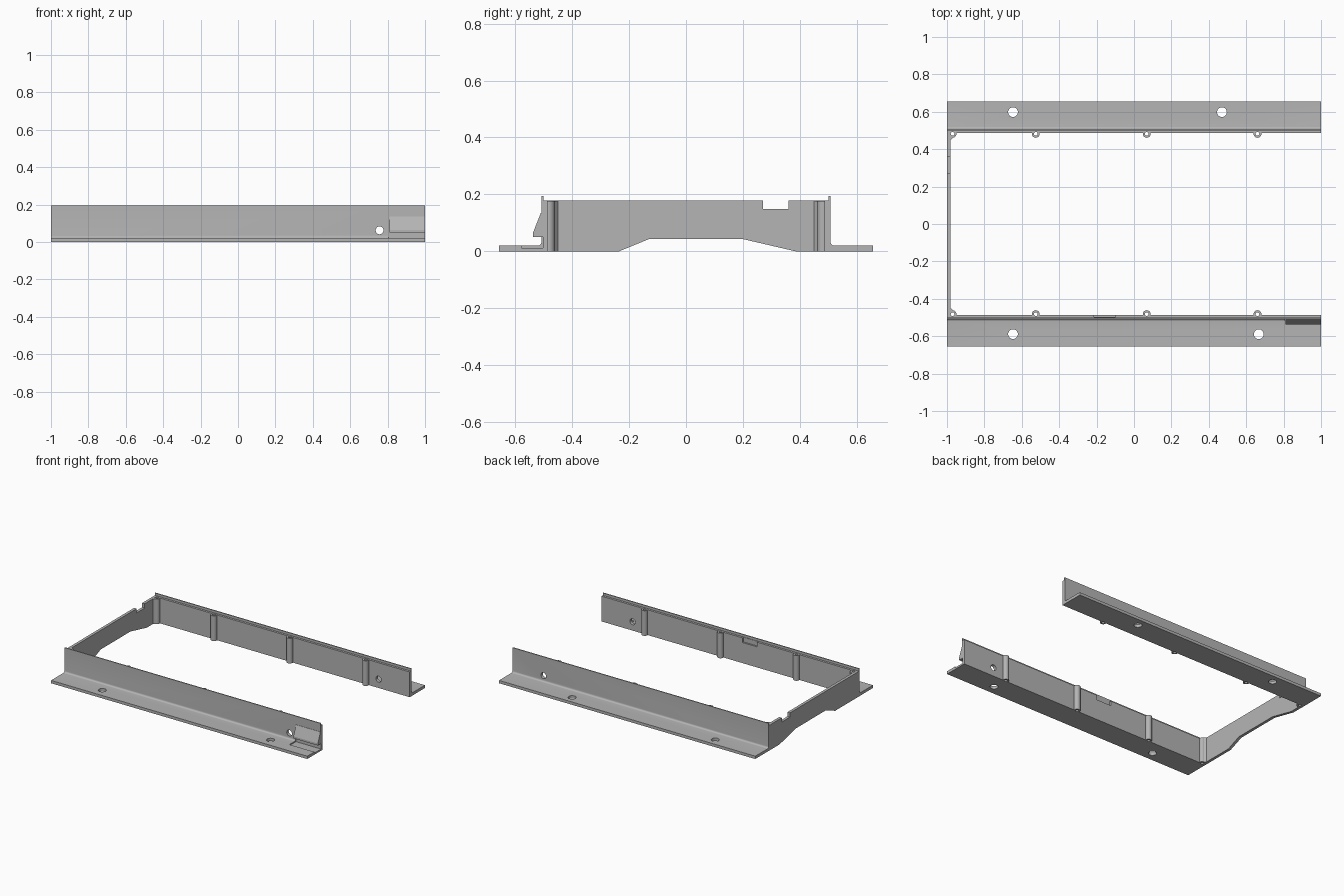
import bpy
import bmesh
from math import cos, sin, pi, radians
from mathutils import Matrix, Vector

if "Cube" in bpy.data.objects:
    bpy.data.objects.remove(bpy.data.objects["Cube"])

grey = bpy.data.materials.new("plain grey")
grey.use_nodes = True
grey.diffuse_color = (0.46, 0.46, 0.46, 1)
grey.node_tree.nodes["Principled BSDF"].inputs["Base Color"].default_value = (0.46, 0.46, 0.46, 1)

WALL_TOP = 0.178
INNER, OUTER = 0.486, 0.508
BOSS_X = (-0.97, -0.525, 0.068, 0.66)
BOSS_Y = 0.482


def finish(bm, name):
    bmesh.ops.recalc_face_normals(bm, faces=bm.faces)
    mesh = bpy.data.meshes.new(name)
    bm.to_mesh(mesh)
    bm.free()
    mesh.materials.append(grey)
    ob = bpy.data.objects.new(name, mesh)
    bpy.context.collection.objects.link(ob)
    return ob


def activate(ob):
    bpy.ops.object.select_all(action='DESELECT')
    ob.select_set(True)
    bpy.context.view_layer.objects.active = ob


def prism(bm, points, offset):
    """Closed solid: a flat outline swept along an offset."""
    face = bm.faces.new([bm.verts.new(p) for p in points])
    swept = bmesh.ops.extrude_face_region(bm, geom=[face], use_keep_orig=True)
    moved = [v for v in swept["geom"] if isinstance(v, bmesh.types.BMVert)]
    bmesh.ops.translate(bm, verts=moved, vec=Vector(offset))


def sweep_x(bm, profile, x0, x1):
    prism(bm, [(x0, y, z) for y, z in profile], (x1 - x0, 0, 0))


def box(bm, lo, hi):
    profile = [(lo[1], lo[2]), (hi[1], lo[2]), (hi[1], hi[2]), (lo[1], hi[2])]
    sweep_x(bm, profile, lo[0], hi[0])


def rod(bm, centre, radius, depth, along_y=False):
    mat = Matrix.Translation(centre)
    if along_y:
        mat = mat @ Matrix.Rotation(pi / 2, 4, 'X')
    bmesh.ops.create_cone(bm, cap_ends=True, segments=32, radius1=radius,
                          radius2=radius, depth=depth, matrix=mat)


def rail(name, side, flange_holes):
    # L section with a filleted root and a thin lip along the outer top edge
    r = 0.012
    fillet = [(OUTER + r - r * sin(a), 0.02 + r - r * cos(a))
              for a in (i * pi / 12 for i in range(7))]
    profile = [(INNER, 0), (0.656, 0), (0.656, 0.02)] + fillet + [
        (OUTER, 0.195), (0.501, 0.195), (0.501, WALL_TOP), (INNER, WALL_TOP)]
    bm = bmesh.new()
    sweep_x(bm, [(side * y, z) for y, z in profile], -1, 1)
    ob = finish(bm, name)

    # Screw holes, boss bores and, on the front, the latch slot and cable recess
    cut = bmesh.new()
    for x, y in flange_holes:
        rod(cut, (x, y, 0), 0.026, 0.2)
    rod(cut, (0.757, side * 0.5, 0.062), 0.021, 0.2, along_y=True)
    for x in BOSS_X:
        rod(cut, (x, side * BOSS_Y, 0.1), 0.01, 0.5)
    if side < 0:
        box(cut, (0.805, -0.577, 0.012), (1.1, -0.503, 0.05))
        box(cut, (-0.215, -0.498, 0.145), (-0.1, -0.4, 0.3))
    cutter = finish(cut, name + "_cutter")
    cutter.hide_render = True
    mod = ob.modifiers.new("cuts", 'BOOLEAN')
    mod.operation = 'DIFFERENCE'
    mod.solver = 'EXACT'
    mod.object = cutter
    activate(ob)
    bpy.ops.object.modifier_apply(modifier=mod.name)
    bpy.data.objects.remove(cutter)
    bpy.ops.object.shade_smooth_by_angle(angle=radians(30))


def boss(name, x, side):
    # Tubular screw post standing against the inner wall face
    bm = bmesh.new()
    n = 32
    rings = []
    for radius, z in ((0.021, 0), (0.021, WALL_TOP - 0.001), (0.01, WALL_TOP - 0.001), (0.01, 0)):
        rings.append([bm.verts.new((x + radius * cos(2 * pi * i / n),
                                    side * BOSS_Y + radius * sin(2 * pi * i / n), z))
                      for i in range(n)])
    for k in range(4):
        a, b = rings[k], rings[(k + 1) % 4]
        for i in range(n):
            j = (i + 1) % n
            bm.faces.new((a[i], a[j], b[j], b[i]))
    ob = finish(bm, name)
    activate(ob)
    bpy.ops.object.shade_smooth_by_angle(angle=radians(30))


rail("front_rail", -1, [(-0.647, -0.589), (0.667, -0.589)])
rail("back_rail", 1, [(-0.647, 0.598), (0.47, 0.598)])

for side, label in ((-1, "front"), (1, "back")):
    for i, x in enumerate(BOSS_X):
        boss(f"{label}_screw_post_{i + 1}", x, side)
    # Small web easing each corner post into the end wall
    bm = bmesh.new()
    prism(bm, [(-0.981, side * 0.449, 0), (-0.981, side * 0.471, 0), (-0.962, side * 0.465, 0)],
          (0, 0, WALL_TOP - 0.001))
    finish(bm, label + "_corner_web")

# End wall with an arched underside and a notch in its top edge
bm = bmesh.new()
sweep_x(bm, [(-INNER, 0), (-0.235, 0), (-0.13, 0.043), (0.2, 0.043), (0.385, 0), (INNER, 0),
             (INNER, WALL_TOP), (0.36, WALL_TOP), (0.36, 0.148), (0.27, 0.148),
             (0.27, WALL_TOP), (-INNER, WALL_TOP)], -1, -0.98)
finish(bm, "end_wall")

# Sloping latch hook above the slot in the front rail
bm = bmesh.new()
sweep_x(bm, [(-0.504, 0.05), (-0.538, 0.05), (-0.538, 0.064), (-0.51, 0.135), (-0.504, 0.135)],
        0.81, 1)
finish(bm, "latch_hook")
